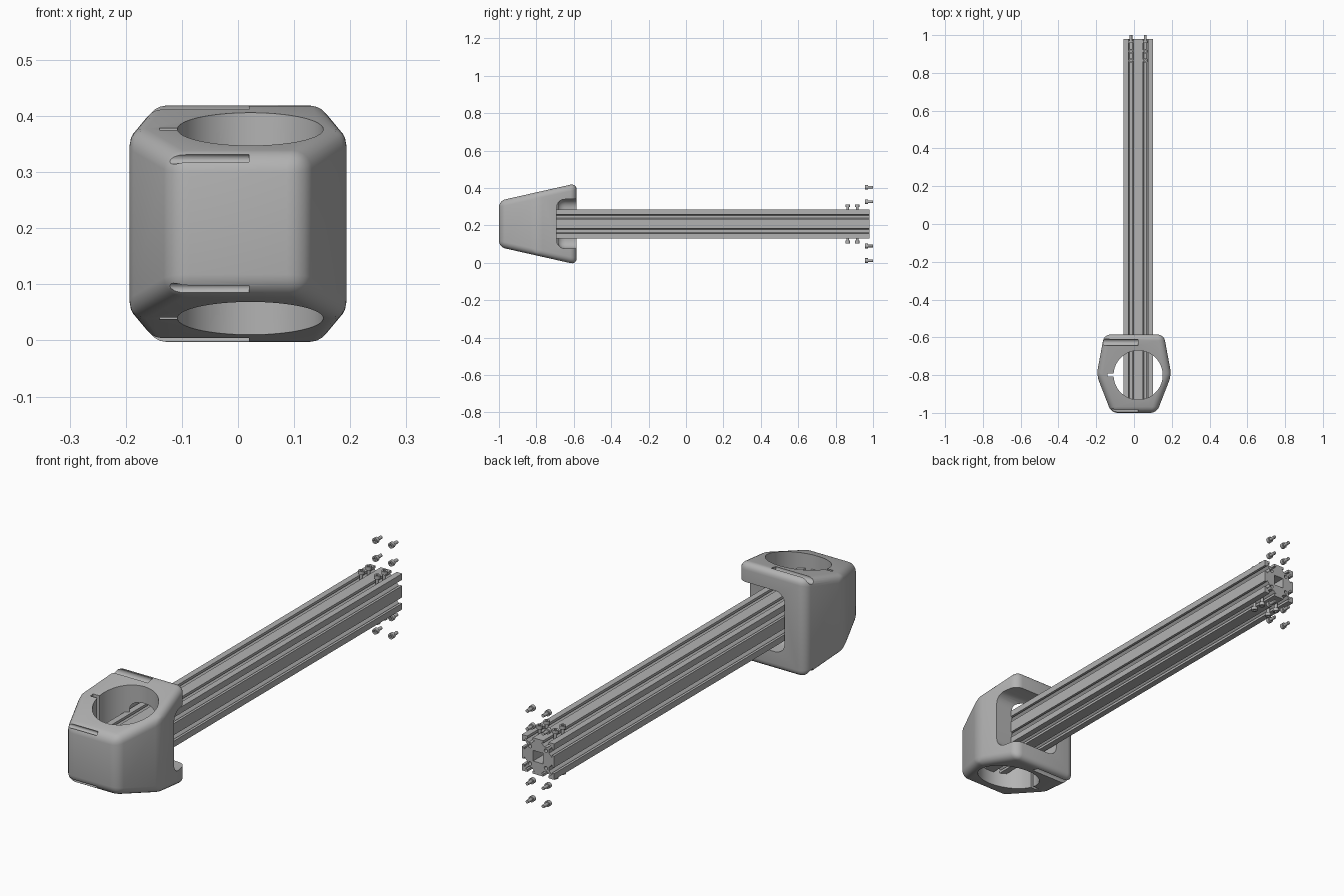
import bpy, bmesh, math
from mathutils import Matrix, Vector

cube = bpy.data.objects.get("Cube")
if cube:
    bpy.data.objects.remove(cube, do_unlink=True)

metal = bpy.data.materials.new("plain grey")
metal.use_nodes = True
GREY = (0.45, 0.45, 0.45, 1)
metal.diffuse_color = GREY
metal.node_tree.nodes["Principled BSDF"].inputs["Base Color"].default_value = GREY

MID_Z = 0.208      # height of the rail axis
RAIL_X = 0.022     # sideways offset of the rail axis
PITCH = 0.038      # slot distance from the rail axis


def add_object(name, bm):
    bmesh.ops.recalc_face_normals(bm, faces=bm.faces)
    mesh = bpy.data.meshes.new(name)
    bm.to_mesh(mesh)
    bm.free()
    mesh.materials.append(metal)
    obj = bpy.data.objects.new(name, mesh)
    bpy.context.collection.objects.link(obj)
    return obj


def activate(obj):
    bpy.ops.object.select_all(action='DESELECT')
    obj.select_set(True)
    bpy.context.view_layer.objects.active = obj


def round_edges(obj, width, segments=5):
    mod = obj.modifiers.new("round", 'BEVEL')
    mod.width, mod.segments, mod.limit_method = width, segments, 'NONE'
    activate(obj)
    bpy.ops.object.modifier_apply(modifier=mod.name)


def cut(obj, cutter):
    mod = obj.modifiers.new("cut", 'BOOLEAN')
    mod.operation, mod.solver, mod.object = 'DIFFERENCE', 'EXACT', cutter
    activate(obj)
    bpy.ops.object.modifier_apply(modifier=mod.name)
    bpy.data.objects.remove(cutter, do_unlink=True)


def box(name, low, high):
    low, high = Vector(low), Vector(high)
    bm = bmesh.new()
    bmesh.ops.create_cube(bm, size=1, matrix=Matrix.Translation((low + high) / 2)
                          @ Matrix.Diagonal((high - low).to_4d()))
    return add_object(name, bm)


def add_rod(bm, start, end, radius, sides):
    start, end = Vector(start), Vector(end)
    turn = (end - start).to_track_quat('Z', 'Y').to_matrix().to_4x4()
    bmesh.ops.create_cone(bm, cap_ends=True, segments=sides, radius1=radius, radius2=radius,
                          depth=(end - start).length,
                          matrix=Matrix.Translation((start + end) / 2) @ turn)


def rod(name, start, end, radius, sides=32):
    bm = bmesh.new()
    add_rod(bm, start, end, radius, sides)
    return add_object(name, bm)


# Head block: six-sided plan, growing taller towards the back
plan = [(-0.12, -1), (0.12, -1), (0.198, -0.8), (0.158, -0.585), (-0.158, -0.585), (-0.198, -0.8)]
bm = bmesh.new()
rings = [[bm.verts.new((x, y, MID_Z + side * (0.127 + 0.225 * (y + 0.985)))) for x, y in plan]
         for side in (-1, 1)]
for ring in rings:
    bm.faces.new(ring)
for i in range(6):
    j = (i + 1) % 6
    bm.faces.new((rings[0][i], rings[0][j], rings[1][j], rings[1][i]))
head = add_object("head_block", bm)
round_edges(head, 0.033)

# Vertical bore, side slit and the rounded opening around the rail
cut(head, rod("bore", (RAIL_X, -0.8, -0.2), (RAIL_X, -0.8, 0.7), 0.13, 64))
cut(head, box("slit", (-0.14, -0.808, -0.2), (-0.06, -0.792, 0.7)))
opening = box("opening", (-0.062, -0.692, MID_Z - 0.132), (0.5, -0.3, MID_Z + 0.132))
round_edges(opening, 0.045)
cut(head, opening)

# Half-width grooves along the front and back edges, top and bottom
for side in (-1, 1):
    for y, drop, radius in ((-0.987, 0.115, 0.009), (-0.626, 0.202, 0.018)):
        z = MID_Z + side * drop
        cut(head, rod("groove", (-0.4, y, z), (0.02, y, z), radius, 20))
activate(head)
bpy.ops.object.shade_smooth_by_angle(angle=math.radians(32))

# Slotted rail: one side of the section turned four times
HALF = 0.0775
slot = [(-0.013, 0), (-0.013, 0.011), (-0.022, 0.011), (-0.007, 0.025)]
slot += [(-u, d) for u, d in reversed(slot)]
edge = [(-HALF, HALF)] + [(c + u, HALF - d) for c in (-PITCH, PITCH) for u, d in slot]
outline = []
for turn in range(4):
    spin = Matrix.Rotation(-turn * math.pi / 2, 2)
    outline += [spin @ Vector(p) for p in edge]
loops = [outline, [(-0.023, -0.023), (0.023, -0.023), (0.023, 0.023), (-0.023, 0.023)]]
for cx in (-PITCH, PITCH):
    for cy in (-PITCH, PITCH):
        loops.append([(cx + 0.008 * math.cos(a * math.pi / 8), cy + 0.008 * math.sin(a * math.pi / 8))
                      for a in range(16)])

curve = bpy.data.curves.new("rail", 'CURVE')
curve.dimensions, curve.fill_mode = '2D', 'BOTH'
START, END = -0.93, 0.98
curve.extrude = (END - START) / 2
for loop in loops:
    spline = curve.splines.new('POLY')
    spline.points.add(len(loop) - 1)
    spline.use_cyclic_u = True
    for point, co in zip(spline.points, loop):
        point.co = (co[0], co[1], 0, 1)
curve.materials.append(metal)
rail = bpy.data.objects.new("slotted_rail", curve)
bpy.context.collection.objects.link(rail)
rail.location = (RAIL_X, (START + END) / 2, MID_Z)
rail.rotation_euler.x = math.pi / 2
activate(rail)
bpy.ops.object.convert(target='MESH')
bpy.ops.object.shade_flat()


# Socket screws: head, shank and a hexagonal recess
def screw(name, top, direction):
    top, direction = Vector(top), Vector(direction)
    obj = rod(name, top, top + direction * 0.015, 0.0125, 20)
    cut(obj, rod("socket", top - direction * 0.01, top + direction * 0.008, 0.006, 6))
    bm = bmesh.new()
    bm.from_mesh(obj.data)
    add_rod(bm, top + direction * 0.015, top + direction * 0.043, 0.007, 16)
    bm.to_mesh(obj.data)
    bm.free()
    activate(obj)
    bpy.ops.object.shade_smooth_by_angle(angle=math.radians(32))


for x in (RAIL_X - PITCH, RAIL_X + PITCH):
    for side in (-1, 1):
        for y in (0.865, 0.915):
            screw("slot_screw", (x, y, MID_Z + side * 0.105), (0, 0, -side))
        for offset in (0.118, 0.196):
            screw("end_screw", (x, 0.957, MID_Z + side * offset), (0, 1, 0))
